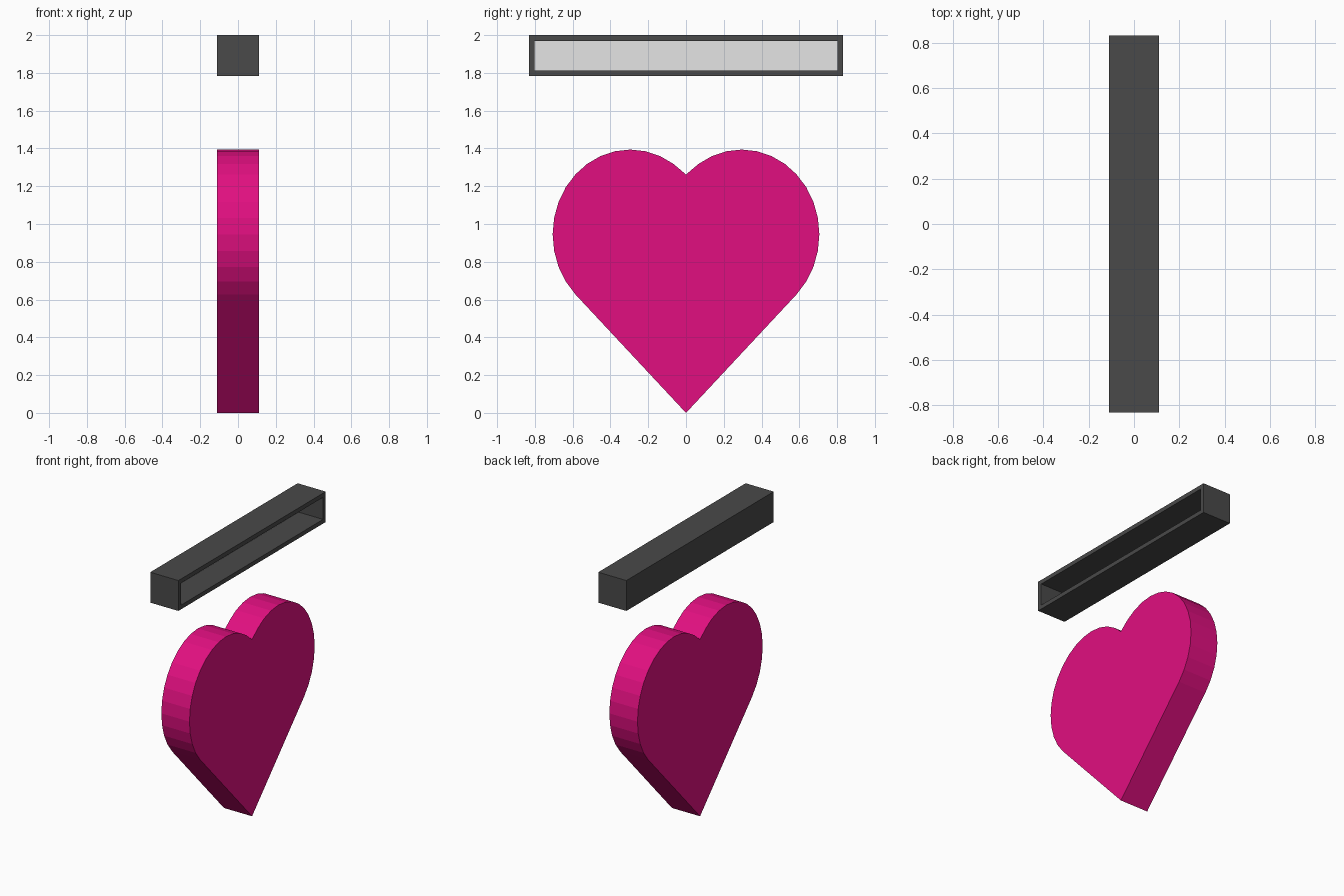
import bpy, bmesh, math
from mathutils import Matrix, Vector

if "Cube" in bpy.data.objects:
    bpy.data.objects.remove(bpy.data.objects["Cube"])


def material(name, rgb):
    m = bpy.data.materials.new(name)
    m.diffuse_color = (*rgb, 1.0)
    m.use_nodes = True
    m.node_tree.nodes["Principled BSDF"].inputs["Base Color"].default_value = m.diffuse_color
    return m


def add_object(name, bm, mats):
    bm.normal_update()
    mesh = bpy.data.meshes.new(name)
    bm.to_mesh(mesh)
    bm.free()
    for m in mats:
        mesh.materials.append(m)
    obj = bpy.data.objects.new(name, mesh)
    bpy.context.collection.objects.link(obj)
    return obj


pink = material("hot pink", (0.752, 0.0048, 0.216))
charcoal = material("charcoal", (0.067, 0.067, 0.067))
light_grey = material("light grey", (0.78, 0.78, 0.78))

HALF = 0.111   # half depth along x

# Heart: half-circle lobes on a squashed diamond, extruded along x
lobe = []
for k in range(16):
    a = math.radians(-45 + 11.25 * k)
    lobe.append((0.295 + 0.411 * math.cos(a), 0.945 + 0.449 * math.sin(a)))
outline = [(0, 0)] + lobe + [(0, 1.262)] + [(-y, z) for y, z in reversed(lobe)]

bm = bmesh.new()
front = bm.faces.new([bm.verts.new((-HALF, y, z)) for y, z in outline])
ext = bmesh.ops.extrude_face_region(bm, geom=[front], use_keep_orig=True)
moved = [g for g in ext["geom"] if isinstance(g, bmesh.types.BMVert)]
bmesh.ops.translate(bm, verts=moved, vec=(2 * HALF, 0, 0))
bmesh.ops.recalc_face_normals(bm, faces=bm.faces)
add_object("heart", bm, [pink])

# Tray: long box above the heart, hollowed from the +x side
bm = bmesh.new()
size = Matrix.Diagonal((2 * HALF, 1.662, 0.217, 1))
bmesh.ops.create_cube(bm, size=1, matrix=Matrix.Translation((0, 0, 1.8915)) @ size)
bm.normal_update()
opening = max(bm.faces, key=lambda f: f.calc_center_median().x)
bmesh.ops.inset_region(bm, faces=[opening], thickness=0.03, use_even_offset=True)
back = bmesh.ops.extrude_discrete_faces(bm, faces=[opening])["faces"][0]
rim = [e for e in bm.edges if e.is_boundary and e not in back.edges[:]]
bmesh.ops.translate(bm, verts=back.verts[:], vec=(-0.192, 0, 0))
# Add the cavity walls if the extrusion left the back loose
if rim:
    bmesh.ops.bridge_loops(bm, edges=rim + back.edges[:])
# Light panel on the cavity's back wall
back.material_index = 1
bmesh.ops.recalc_face_normals(bm, faces=bm.faces)
add_object("hollow_tray", bm, [charcoal, light_grey])
